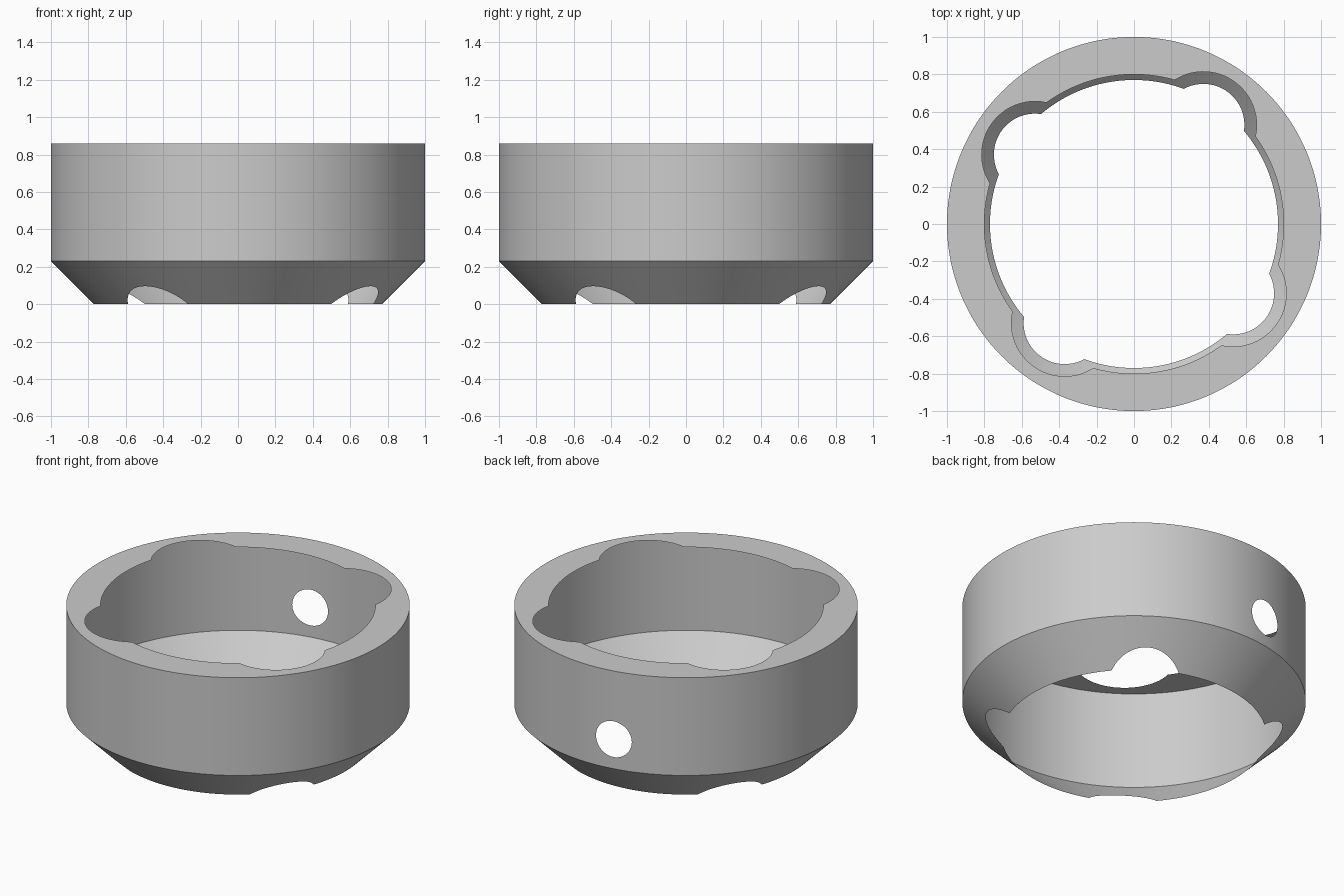
import bpy
import bmesh
from math import sin, cos, acos, asin, sqrt, pi, radians

HEIGHT, SHOULDER = 0.858, 0.23       # top plane and top of the chamfer
TOP_BORE, BASE_BORE = 0.8, 0.77      # bore radii
LOBE_DIST = 0.646                    # lobe centres from the axis
TOP_LOBE, BASE_LOBE = 0.285, 0.22    # lobe radii
LOBES = [radians(55 + 90 * i) for i in range(4)]
HOLE_ANGLE, HOLE_Z, HOLE_R = radians(100), 0.42, 0.115

cube = bpy.data.objects.get("Cube")
if cube:
    bpy.data.objects.remove(cube, do_unlink=True)

grey = bpy.data.materials.new("plain_grey")
grey.use_nodes = True
grey.diffuse_color = (0.6, 0.6, 0.6, 1)
grey.node_tree.nodes["Principled BSDF"].inputs["Base Color"].default_value = (0.6, 0.6, 0.6, 1)


def outline(a, bore, lobe):
    """Radius of a round opening with four lobes, at angle a."""
    r = bore
    for c in LOBES:
        side = LOBE_DIST * sin(a - c)
        if cos(a - c) > 0 and abs(side) < lobe:
            r = max(r, LOBE_DIST * cos(a - c) + sqrt(lobe ** 2 - side ** 2))
    return r


def corners(bore, lobe):
    """Angles where the lobes meet the bore."""
    d = acos((LOBE_DIST ** 2 + bore ** 2 - lobe ** 2) / (2 * LOBE_DIST * bore))
    return [c + s * d for c in LOBES for s in (-1, 1)]


def hole_half(a):
    """Half height of the round side hole at angle a."""
    x = sin(a - HOLE_ANGLE)
    if cos(a - HOLE_ANGLE) < 0:
        return 0
    return sqrt(max(0, HOLE_R ** 2 - x ** 2))


# Shared angles: an even ring plus every corner and the side hole's rim
hole_rim = [HOLE_ANGLE + asin(HOLE_R * cos(pi * i / 24)) for i in range(25)]
raw = [radians(1.5 * i) for i in range(240)] + hole_rim
raw += corners(TOP_BORE, TOP_LOBE) + corners(BASE_BORE, BASE_LOBE)
angles = []
for angle in sorted(v % (2 * pi) for v in raw):
    if not angles or angle - angles[-1] > 1e-4:
        angles.append(angle)


def ring_surface(name, strips):
    """Join pairs of (radius, height) functions, lower then upper, into bands."""
    bm = bmesh.new()
    for low, high in strips:
        rows = []
        for f in (low, high):
            points = [(a, *f(a)) for a in angles]
            rows.append([bm.verts.new((r * cos(a), r * sin(a), z)) for a, r, z in points])
        for i in range(len(angles)):
            j = (i + 1) % len(angles)
            bm.faces.new((rows[0][i], rows[0][j], rows[1][j], rows[1][i]))
    bmesh.ops.remove_doubles(bm, verts=bm.verts, dist=1e-5)
    mesh = bpy.data.meshes.new(name)
    bm.to_mesh(mesh)
    bm.free()
    mesh.materials.append(grey)
    mesh.shade_smooth()
    obj = bpy.data.objects.new(name, mesh)
    bpy.context.collection.objects.link(obj)
    return obj


def shoulder(a):
    return 1, SHOULDER


def rim(a):
    return 1, HEIGHT


def base_edge(a):
    r = outline(a, BASE_BORE, BASE_LOBE)
    return r, (r - BASE_BORE) * SHOULDER / (1 - BASE_BORE)


# Chamfered lower skirt, notched by the lobes
ring_surface("lower_skirt", [(base_edge, shoulder)])

# Upright wall, split above and below the side hole
ring_surface("outer_wall", [
    (shoulder, lambda a: (1, HOLE_Z - hole_half(a))),
    (lambda a: (1, HOLE_Z + hole_half(a)), rim),
])

# Flat top plate with the lobed opening
ring_surface("top_plate", [(rim, lambda a: (outline(a, TOP_BORE, TOP_LOBE), HEIGHT))])
